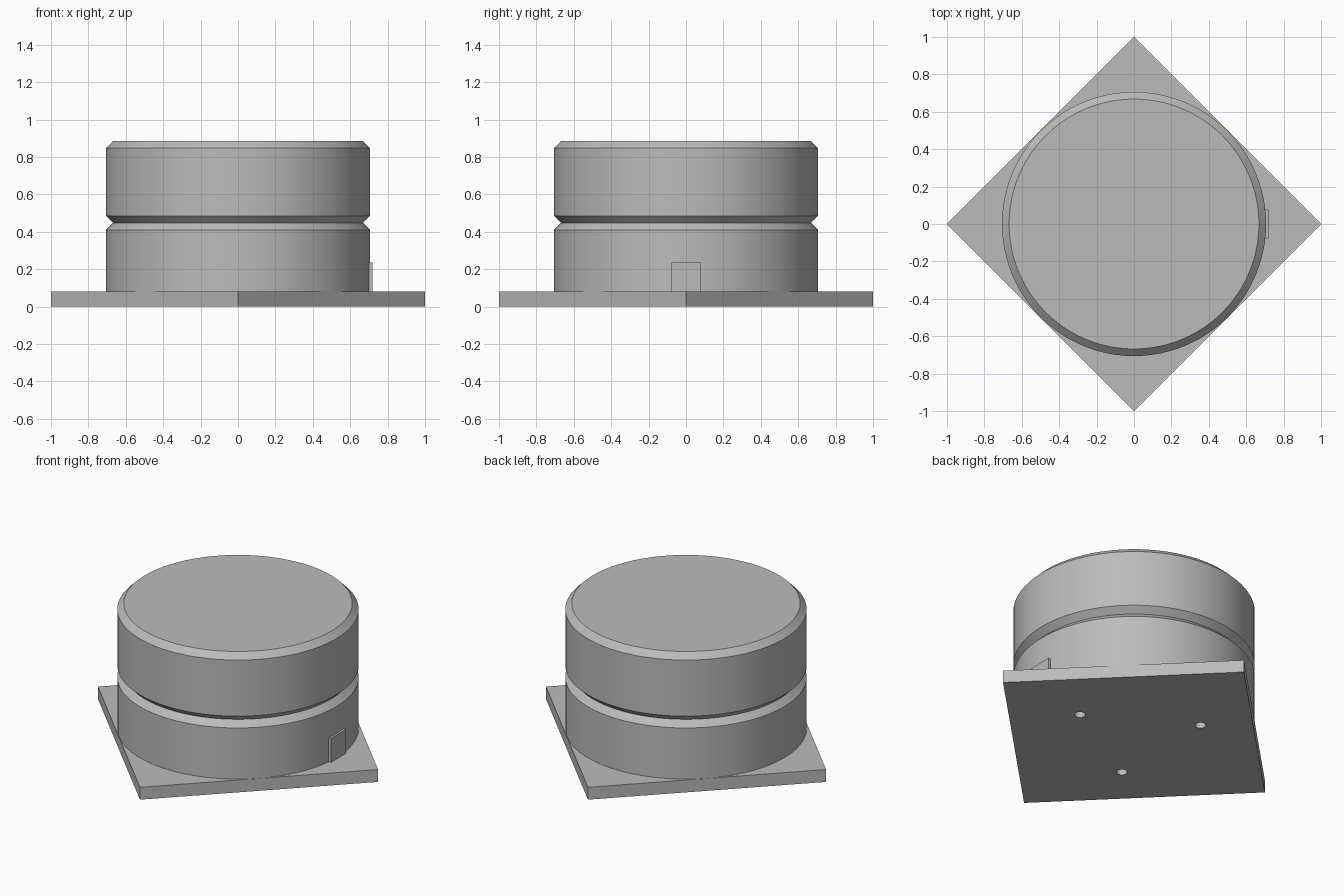
import bpy
import math
from mathutils import Matrix

cube = bpy.data.objects.get("Cube")
if cube:
    bpy.data.objects.remove(cube, do_unlink=True)

grey = bpy.data.materials.new("plain grey")
grey.use_nodes = True
colour = (0.5, 0.5, 0.5, 1)
grey.diffuse_color = colour
grey.node_tree.nodes["Principled BSDF"].inputs["Base Color"].default_value = colour


def finish(obj, name):
    obj.name = name
    obj.data.materials.append(grey)
    return obj


def box(name, size, centre, turn=0):
    bpy.ops.mesh.primitive_cube_add(size=1)
    obj = bpy.context.object
    obj.data.transform(Matrix.Translation(centre) @ Matrix.Rotation(turn, 4, "Z")
                       @ Matrix.Diagonal((*size, 1)))
    return finish(obj, name)


def lathe(name, profile, sides=96):
    """Turn a closed profile of (radius, height) points into a solid."""
    verts, faces = [], []
    for r, z in profile:
        for i in range(sides):
            a = math.tau * i / sides
            verts.append((r * math.cos(a), r * math.sin(a), z))
    for k in range(len(profile) - 1):
        for i in range(sides):
            j = (i + 1) % sides
            faces.append((k * sides + i, k * sides + j,
                          (k + 1) * sides + j, (k + 1) * sides + i))
    faces.append(tuple(reversed(range(sides))))
    faces.append(tuple(range(len(verts) - sides, len(verts))))
    mesh = bpy.data.meshes.new(name)
    mesh.from_pydata(verts, [], faces)
    obj = bpy.data.objects.new(name, mesh)
    bpy.context.collection.objects.link(obj)
    bpy.ops.object.select_all(action="DESELECT")
    obj.select_set(True)
    bpy.context.view_layer.objects.active = obj
    bpy.ops.object.shade_smooth_by_angle(angle=math.radians(25))
    return finish(obj, name)


plate_top = 0.08
radius, inner = 0.706, 0.668

# Square mounting plate, turned corner to the front
side = math.sqrt(2)
plate = box("mounting_plate", (side, side, plate_top), (0, 0, plate_top / 2), math.pi / 4)

# Three screw holes through the plate
for i in range(3):
    a = math.tau * i / 3
    bpy.ops.mesh.primitive_cylinder_add(
        vertices=32, radius=0.032, depth=0.3,
        location=(0.413 * math.cos(a), 0.413 * math.sin(a), 0))
    cutter = bpy.context.object
    cutter.name = f"screw_hole_cutter_{i + 1}"
    cutter.hide_render = True
    cutter.hide_set(True)
    cut = plate.modifiers.new("screw hole", "BOOLEAN")
    cut.operation = "DIFFERENCE"
    cut.solver = "EXACT"
    cut.object = cutter

# Round body with a V groove and a bevelled top
lathe("round_body", [(radius, plate_top), (radius, 0.41), (inner, 0.448),
                     (radius, 0.486), (radius, 0.848), (inner, 0.886)])

# Small flat tab on the side
box("side_tab", (0.04, 0.155, 0.155), (0.698, 0, plate_top + 0.0775))
